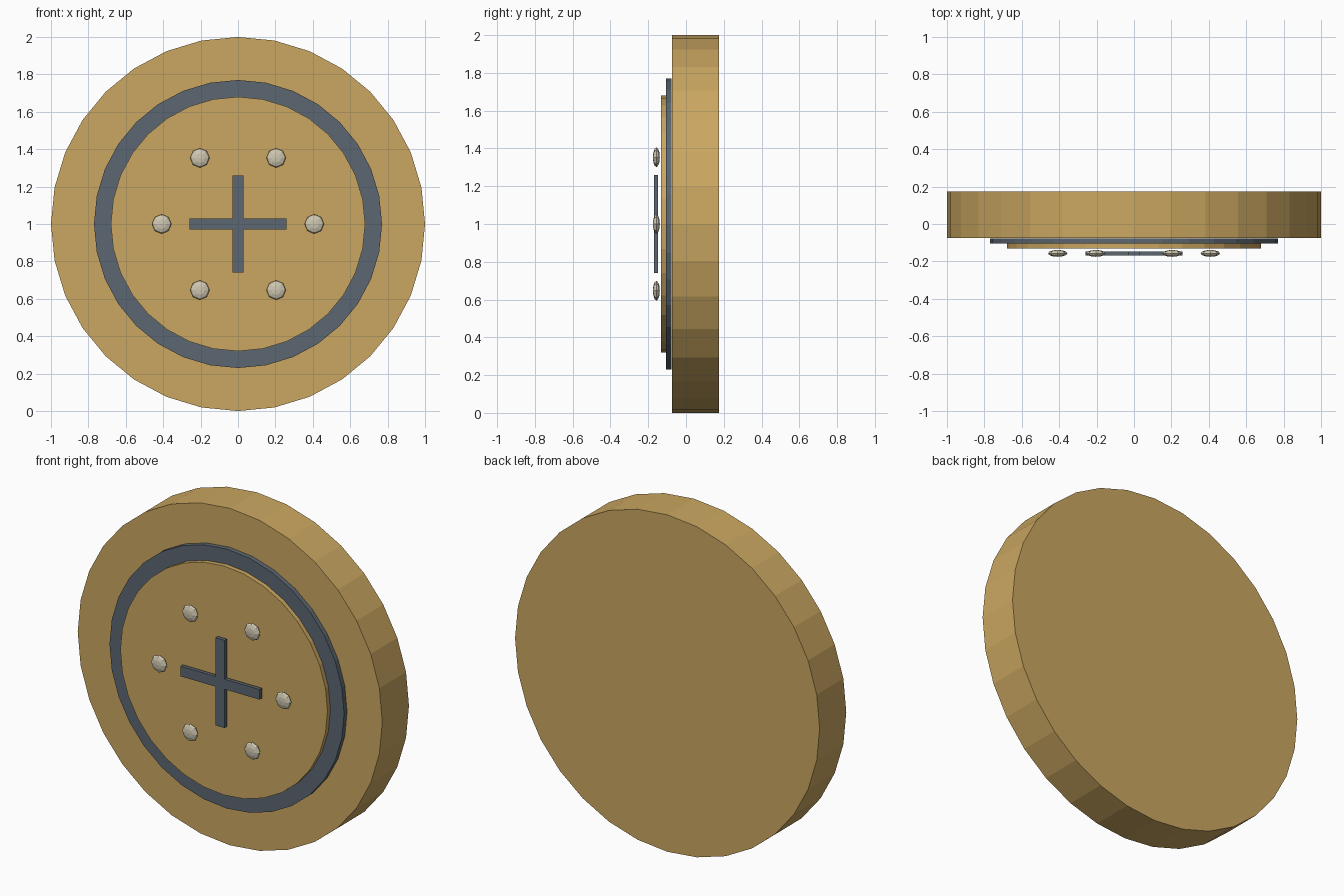
import bpy, bmesh, math
from mathutils import Matrix, Vector

if "Cube" in bpy.data.objects:
    bpy.data.objects.remove(bpy.data.objects["Cube"])


def material(name, rgb):
    m = bpy.data.materials.new(name)
    m.diffuse_color = (*rgb, 1)
    m.use_nodes = True
    m.node_tree.nodes["Principled BSDF"].inputs["Base Color"].default_value = m.diffuse_color
    return m


GOLD = material("gold", (0.60, 0.39, 0.12))
SLATE = material("slate", (0.107, 0.135, 0.165))
PALE = material("pale_metal", (0.62, 0.57, 0.44))
FACE_AXIS = Matrix.Rotation(math.pi / 2, 4, 'X')  # local z turns to -y


def add_object(name, bm, mat, loc):
    me = bpy.data.meshes.new(name)
    bm.to_mesh(me)
    bm.free()
    me.materials.append(mat)
    ob = bpy.data.objects.new(name, me)
    ob.location = loc
    bpy.context.collection.objects.link(ob)
    return ob


def disc(name, radius, y0, y1, mat):
    bm = bmesh.new()
    bmesh.ops.create_cone(bm, cap_ends=True, segments=32, radius1=radius,
                          radius2=radius, depth=y1 - y0, matrix=FACE_AXIS)
    add_object(name, bm, mat, (0, (y0 + y1) / 2, 1))


def bar(name, size, mat):
    bm = bmesh.new()
    bmesh.ops.create_cube(bm, size=1)
    bmesh.ops.scale(bm, vec=Vector(size), verts=bm.verts)
    add_object(name, bm, mat, (0, -0.158, 1))


# Stacked round body
disc("body_disc", 1.0, -0.075, 0.175, GOLD)
disc("dark_ring", 0.77, -0.105, -0.077, SLATE)
disc("front_plate", 0.68, -0.132, -0.105, GOLD)

# Cross in the middle
bar("cross_horizontal", (0.52, 0.022, 0.06), SLATE)
bar("cross_vertical", (0.06, 0.022, 0.52), SLATE)

# Six flattened studs around the cross
for i in range(6):
    a = i * math.pi / 3
    bm = bmesh.new()
    bmesh.ops.create_uvsphere(bm, u_segments=8, v_segments=6, radius=0.052,
                              matrix=FACE_AXIS)
    bmesh.ops.scale(bm, vec=Vector((1, 0.35, 1)), verts=bm.verts)
    add_object(f"stud_{i + 1}", bm, PALE,
               (0.408 * math.cos(a), -0.157, 1 + 0.408 * math.sin(a)))
